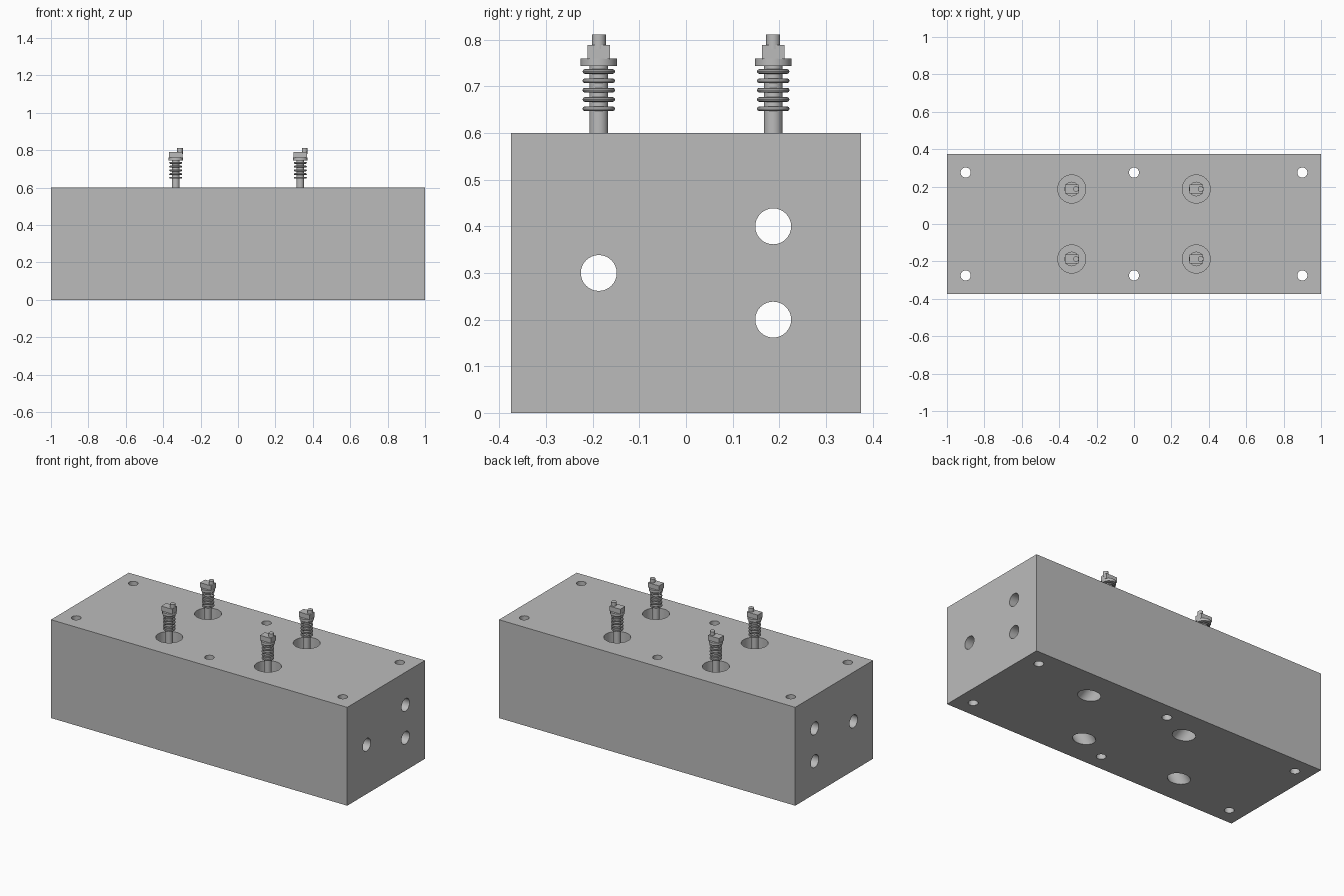
import bpy
from math import pi
from mathutils import Vector

cube = bpy.data.objects.get("Cube")
if cube:
    bpy.data.objects.remove(cube, do_unlink=True)

grey = bpy.data.materials.new("machined_grey")
grey.use_nodes = True
colour = (0.5, 0.5, 0.5, 1)
grey.diffuse_color = colour
grey.node_tree.nodes["Principled BSDF"].inputs["Base Color"].default_value = colour


def finish(name, smooth=False):
    ob = bpy.context.object
    ob.name = name
    ob.data.materials.clear()
    ob.data.materials.append(grey)
    if smooth:
        bpy.ops.object.shade_smooth_by_angle()
    return ob


def box(name, centre, size):
    bpy.ops.mesh.primitive_cube_add(size=1, location=centre)
    bpy.context.object.scale = size
    bpy.ops.object.transform_apply(location=False, rotation=False, scale=True)
    return finish(name)


def rod(name, start, end, radius, sides=32):
    a, b = Vector(start), Vector(end)
    bpy.ops.mesh.primitive_cylinder_add(vertices=sides, radius=radius, depth=(b - a).length,
                                        location=(a + b) / 2)
    bpy.context.object.rotation_euler = (b - a).to_track_quat("Z", "Y").to_euler()
    return finish(name, True)


block = box("manifold_block", (0, 0, 0.3), (2, 0.75, 0.6))


def drill(start, end, radius):
    cutter = rod("drill_cutter", start, end, radius)
    cutter.hide_render = True
    mod = block.modifiers.new("drill", "BOOLEAN")
    mod.operation = "DIFFERENCE"
    mod.solver = "EXACT"
    mod.object = cutter
    bpy.context.view_layer.objects.active = block
    bpy.ops.object.modifier_apply(modifier=mod.name)
    bpy.data.objects.remove(cutter, do_unlink=True)


row, column = 0.187, 0.333

# Lengthwise passages
for y, z in ((-row, 0.3), (row, 0.4), (row, 0.2)):
    drill((-1.1, y, z), (1.1, y, z), 0.0385)

# Mounting holes
for x in (-0.9, 0, 0.9):
    for y in (-0.275, 0.275):
        drill((x, y, -0.1), (x, y, 0.7), 0.027)

# Valve pockets and slanted ports below
for x in (-column, column):
    for side in (-1, 1):
        y = side * row
        drill((x, y, 0.45), (x, y, 0.7), 0.075)
        drill((x, y, 0.2), (x + side * 0.21, y, -0.1), 0.055)

bpy.ops.object.select_all(action="DESELECT")
block.select_set(True)
bpy.context.view_layer.objects.active = block
bpy.ops.object.shade_smooth_by_angle()

# Valve stems with rings, washer, cap and offset pin
for x in (-column, column):
    for y in (-row, row):
        rod("valve_stem", (x, y, 0.44), (x, y, 0.75), 0.02)
        for i in range(5):
            bpy.ops.mesh.primitive_torus_add(major_radius=0.03, minor_radius=0.005,
                                             major_segments=32, minor_segments=8,
                                             location=(x, y, 0.652 + i * 0.02))
            finish("spring_ring", True)
        rod("washer", (x, y, 0.744), (x, y, 0.76), 0.039)
        box("stem_cap", (x, y, 0.774), (0.074, 0.048, 0.03))
        rod("cap_pin", (x + 0.023, y, 0.78), (x + 0.023, y, 0.811), 0.015)
